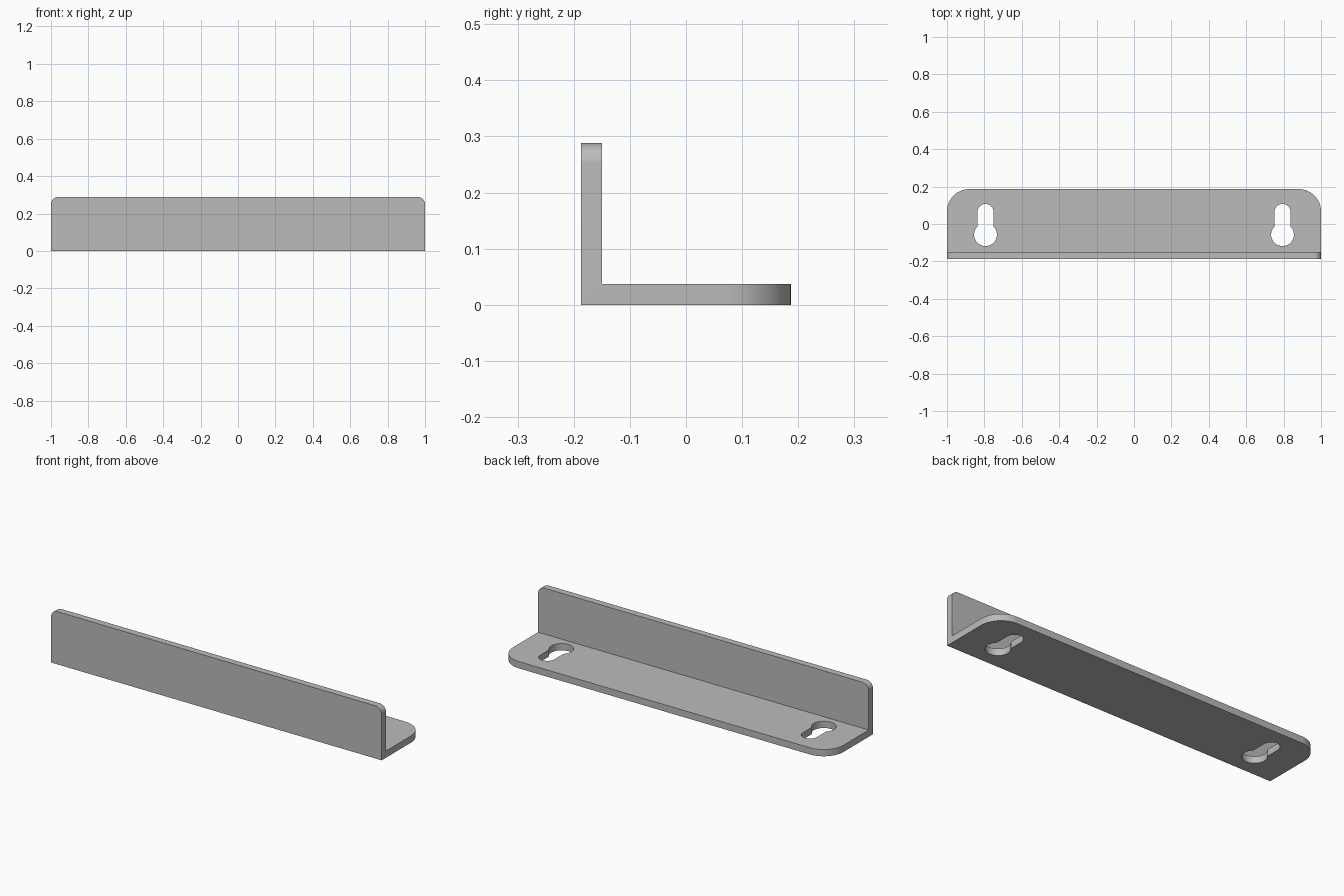
import bpy, bmesh, math

if "Cube" in bpy.data.objects:
    bpy.data.objects.remove(bpy.data.objects["Cube"])

HALF_DEPTH, HEIGHT, THICK = 0.187, 0.288, 0.037

metal = bpy.data.materials.new("grey metal")
grey = (0.5, 0.5, 0.5, 1)
metal.diffuse_color = grey
metal.use_nodes = True
metal.node_tree.nodes["Principled BSDF"].inputs["Base Color"].default_value = grey


def prism(name, points, direction):
    """Extrude a closed outline along a direction into a solid object."""
    bm = bmesh.new()
    face = bm.faces.new([bm.verts.new(p) for p in points])
    extruded = bmesh.ops.extrude_face_region(bm, geom=[face])["geom"]
    verts = [v for v in extruded if isinstance(v, bmesh.types.BMVert)]
    bmesh.ops.translate(bm, verts=verts, vec=direction)
    bmesh.ops.recalc_face_normals(bm, faces=bm.faces)
    mesh = bpy.data.meshes.new(name)
    bm.to_mesh(mesh)
    bm.free()
    mesh.materials.append(metal)
    obj = bpy.data.objects.new(name, mesh)
    bpy.context.collection.objects.link(obj)
    return obj


def round_edges(obj, test, radius):
    """Round the edges whose two ends both pass the test."""
    bm = bmesh.new()
    bm.from_mesh(obj.data)
    edges = [e for e in bm.edges if all(test(v.co) for v in e.verts)
             and abs(e.verts[0].co.x - e.verts[1].co.x) < 0.01]
    bmesh.ops.bevel(bm, geom=edges, offset=radius, segments=12,
                    profile=0.5, affect="EDGES")
    bm.to_mesh(obj.data)
    bm.free()


def arc(cy, radius, start, end, steps):
    angles = [start + (end - start) * i / steps for i in range(steps + 1)]
    return [(radius * math.cos(a), cy + radius * math.sin(a)) for a in angles]


# L-shaped bracket: upright front flange and flat base
inner = THICK - HALF_DEPTH
profile = [(-HALF_DEPTH, 0), (HALF_DEPTH, 0), (HALF_DEPTH, THICK),
           (inner, THICK), (inner, HEIGHT), (-HALF_DEPTH, HEIGHT)]
bracket = prism("angle_bracket", [(-1, y, z) for y, z in profile], (2, 0, 0))

# Rounded rear base corners and upper flange corners
round_edges(bracket, lambda p: p.y > HALF_DEPTH - 0.001, 0.12)
round_edges(bracket, lambda p: p.z > HEIGHT - 0.001, 0.037)

# Keyhole slots: a narrow slot meeting a wider round hole
slot_r, hole_r = 0.043, 0.061
meet = math.acos(slot_r / hole_r)
keyhole = arc(0.064, slot_r, 0, math.pi, 20)
keyhole += arc(-0.057, hole_r, math.pi - meet, 2 * math.pi + meet, 36)

bpy.context.view_layer.objects.active = bracket
for side in (-1, 1):
    cutter = prism("keyhole_cutter",
                   [(side * 0.794 + x, y, -0.05) for x, y in keyhole], (0, 0, 0.15))
    cutter.hide_render = True
    cut = bracket.modifiers.new("keyhole", "BOOLEAN")
    cut.operation = "DIFFERENCE"
    cut.solver = "EXACT"
    cut.object = cutter
    bpy.ops.object.modifier_apply(modifier=cut.name)
    bpy.data.objects.remove(cutter)

# Smooth curves with crisp edges
bpy.ops.object.select_all(action="DESELECT")
bracket.select_set(True)
bpy.ops.object.shade_smooth_by_angle(angle=math.radians(30))
